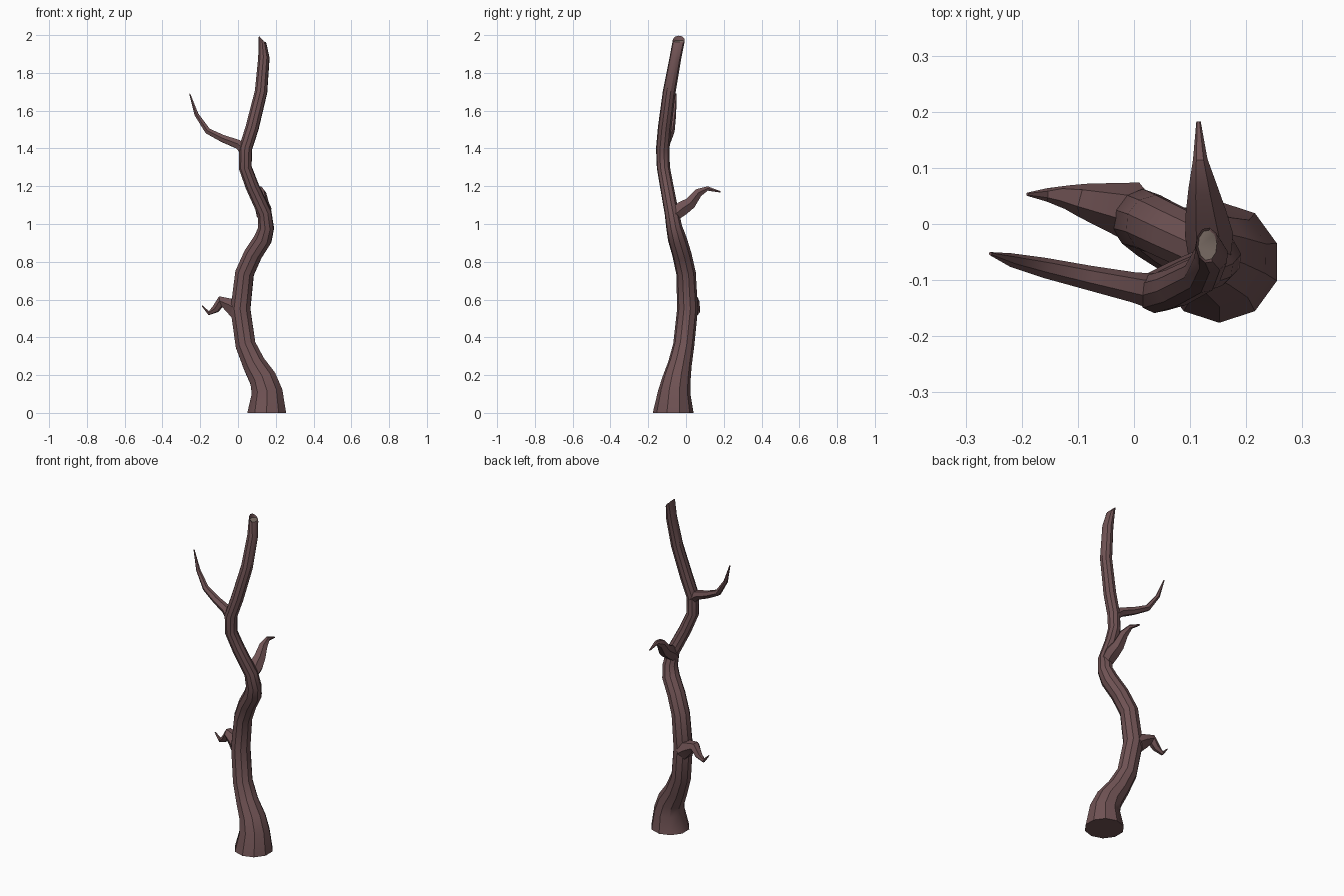
import bpy, bmesh, math
from mathutils import Vector

if "Cube" in bpy.data.objects:
    bpy.data.objects.remove(bpy.data.objects["Cube"])


def material(name, color):
    m = bpy.data.materials.new(name)
    m.diffuse_color = color
    m.use_nodes = True
    m.node_tree.nodes["Principled BSDF"].inputs["Base Color"].default_value = m.diffuse_color
    return m


bark = material("bark", (0.16, 0.085, 0.088, 1))
heartwood = material("heartwood", (0.22, 0.17, 0.145, 1))


def tube(name, path, sides, hollow_top=False):
    """Loft rings of radius r through points (x, y, z, r)."""
    pts = [Vector(p[:3]) for p in path]
    bm = bmesh.new()
    rings = []
    side = Vector((0, 1, 0)) if name != "back_branch" else Vector((1, 0, 0))
    last = len(pts) - 1
    for i, p in enumerate(path):
        a, b = pts[max(i - 1, 0)], pts[min(i + 1, last)]
        if 0 < i < last:
            t = ((pts[i] - a).normalized() + (b - pts[i]).normalized()).normalized()
        else:
            t = (b - a).normalized()
        if hollow_top and i == 0:
            t = Vector((0, 0, 1))
        if hollow_top and i == last:
            t = Vector((0.75, 0, 0.66))
        u = (side - t * side.dot(t)).normalized()
        side = u
        v = t.cross(u)
        rings.append([bm.verts.new(pts[i] + p[3] * (
            u * math.cos(2 * math.pi * k / sides) + v * math.sin(2 * math.pi * k / sides)))
            for k in range(sides)])
    if hollow_top:
        # broken end: sunken, nearly level core inside the slanted rim
        c = Vector((0.131, -0.036, 1.966))
        rings.append([bm.verts.new((c.x + (q.co.x - c.x) * 0.8,
                                    c.y + (q.co.y - c.y) * 0.85,
                                    c.z + (q.co.z - c.z) * 0.2)) for q in rings[-1]])
    for r0, r1 in zip(rings, rings[1:]):
        for k in range(sides):
            n = (k + 1) % sides
            bm.faces.new((r0[k], r0[n], r1[n], r1[k]))
    bm.faces.new(rings[0][::-1])
    end = bm.faces.new(rings[-1])
    if hollow_top:
        end.material_index = 1
    bmesh.ops.recalc_face_normals(bm, faces=bm.faces)
    me = bpy.data.meshes.new(name)
    bm.to_mesh(me)
    bm.free()
    me.materials.append(bark)
    me.materials.append(heartwood)
    ob = bpy.data.objects.new(name, me)
    bpy.context.collection.objects.link(ob)
    bpy.ops.object.select_all(action='DESELECT')
    ob.select_set(True)
    bpy.context.view_layer.objects.active = ob
    bpy.ops.object.shade_smooth_by_angle(angle=math.radians(35))
    return ob


# winding trunk with flared foot and broken top
tube("trunk", [
    (0.152, -0.068, 0.0, 0.108), (0.154, -0.062, 0.11, 0.086),
    (0.132, -0.05, 0.18, 0.075), (0.084, -0.032, 0.26, 0.063),
    (0.04, -0.012, 0.36, 0.056), (0.013, 0.008, 0.55, 0.055),
    (0.035, 0.0, 0.74, 0.052), (0.08, -0.022, 0.84, 0.051),
    (0.132, -0.046, 0.92, 0.05), (0.149, -0.062, 0.98, 0.043),
    (0.14, -0.076, 1.06, 0.038), (0.075, -0.102, 1.2, 0.036),
    (0.038, -0.12, 1.3, 0.035), (0.04, -0.123, 1.4, 0.036),
    (0.075, -0.113, 1.51, 0.036), (0.122, -0.089, 1.7, 0.034),
    (0.137, -0.056, 1.88, 0.031), (0.131, -0.038, 1.973, 0.032),
], 10, True)

# low twisted stub
tube("low_branch", [
    (0.0, 0.02, 0.54, 0.055), (-0.04, 0.03, 0.567, 0.044),
    (-0.09, 0.042, 0.59, 0.031), (-0.118, 0.048, 0.55, 0.022),
    (-0.155, 0.052, 0.528, 0.012), (-0.19, 0.053, 0.567, 0.003)], 6)

# hooked branch at the back
tube("back_branch", [
    (0.135, -0.07, 1.04, 0.036), (0.134, -0.02, 1.082, 0.043),
    (0.128, 0.022, 1.11, 0.036), (0.123, 0.065, 1.165, 0.026),
    (0.118, 0.115, 1.188, 0.013), (0.115, 0.182, 1.17, 0.004)], 6)

# long upper branch
tube("upper_branch", [
    (0.045, -0.122, 1.385, 0.034), (0.0, -0.113, 1.422, 0.027),
    (-0.08, -0.096, 1.452, 0.022), (-0.16, -0.078, 1.492, 0.018),
    (-0.22, -0.064, 1.58, 0.012), (-0.256, -0.053, 1.69, 0.003)], 6)
